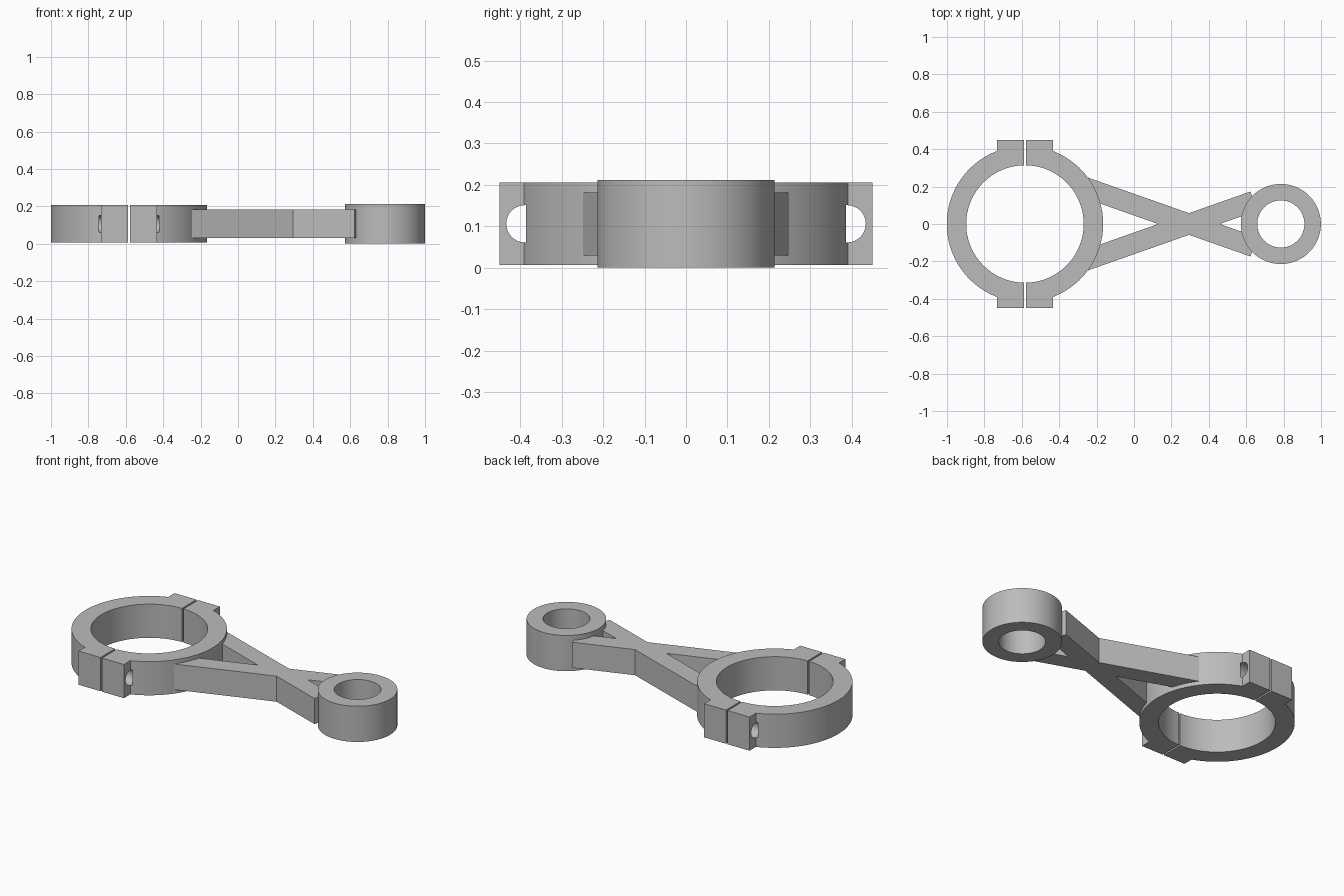
import bpy, bmesh, math
from mathutils import Matrix, Vector

if "Cube" in bpy.data.objects:
    bpy.data.objects.remove(bpy.data.objects["Cube"], do_unlink=True)

MID_Z = 0.106
BIG_X, SMALL_X, WAIST_X = -0.583, 0.785, 0.294

metal = bpy.data.materials.new("grey metal")
metal.use_nodes = True
metal.diffuse_color = (0.5, 0.5, 0.5, 1)
metal.node_tree.nodes["Principled BSDF"].inputs["Base Color"].default_value = (0.5, 0.5, 0.5, 1)


def add_object(name, bm):
    bmesh.ops.recalc_face_normals(bm, faces=bm.faces)
    mesh = bpy.data.meshes.new(name)
    bm.to_mesh(mesh)
    bm.free()
    mesh.materials.append(metal)
    obj = bpy.data.objects.new(name, mesh)
    bpy.context.collection.objects.link(obj)
    return obj


def activate(obj):
    bpy.ops.object.select_all(action='DESELECT')
    obj.select_set(True)
    bpy.context.view_layer.objects.active = obj


def smooth(obj):
    activate(obj)
    bpy.ops.object.shade_smooth_by_angle(angle=math.radians(30))


def plate(name, outline, height):
    """Extrude a flat outline, centred on the middle height."""
    bm = bmesh.new()
    face = bm.faces.new([bm.verts.new((x, y, MID_Z - height / 2)) for x, y in outline])
    top = bmesh.ops.extrude_face_region(bm, geom=[face])["geom"]
    verts = [g for g in top if isinstance(g, bmesh.types.BMVert)]
    bmesh.ops.translate(bm, verts=verts, vec=(0, 0, height))
    return add_object(name, bm)


def arc(radius, edge_x, steps=48):
    """Arc from the back to the front, starting and ending at x = edge_x."""
    end = math.acos(edge_x / radius)
    return [(radius * math.cos(a), radius * math.sin(a))
            for a in (end - 2 * end * i / steps for i in range(steps + 1))]


# Split clamp: two half rings with bolt lugs
GAP, LUG_X, LUG_Y = 0.005, 0.149, 0.45
half = [(GAP, LUG_Y), (LUG_X, LUG_Y)] + arc(0.418, LUG_X)
half += [(LUG_X, -LUG_Y), (GAP, -LUG_Y)] + arc(0.314, GAP)[::-1]

# Bolt hole cutter, one bore through each pair of lugs
bm = bmesh.new()
for side in (-1, 1):
    place = Matrix.Translation((BIG_X, side * 0.389, MID_Z)) @ Matrix.Rotation(math.pi / 2, 4, 'Y')
    bmesh.ops.create_cone(bm, cap_ends=True, segments=32, radius1=0.045,
                          radius2=0.045, depth=0.32, matrix=place)
cutter = add_object("bolt_hole_cutter", bm)
cutter.hide_render = True

for name, side in (("bearing_cap", -1), ("big_end_half", 1)):
    obj = plate(name, [(BIG_X + side * x, y) for x, y in half], 0.2)
    cut = obj.modifiers.new("bolt holes", 'BOOLEAN')
    cut.operation = 'DIFFERENCE'
    cut.solver = 'EXACT'
    cut.object = cutter
    activate(obj)
    bpy.ops.object.modifier_apply(modifier=cut.name)
    smooth(obj)
bpy.data.objects.remove(cutter, do_unlink=True)

# Small end bushing: a rectangle spun around its axis
bm = bmesh.new()
loop = [bm.verts.new((r, 0, z)) for r, z in ((0.126, 0), (0.214, 0), (0.214, 0.212), (0.126, 0.212))]
edges = [bm.edges.new((loop[i], loop[(i + 1) % 4])) for i in range(4)]
bmesh.ops.spin(bm, geom=loop + edges, cent=(0, 0, 0), axis=(0, 0, 1),
               angle=math.tau, steps=96, use_merge=True)
bmesh.ops.remove_doubles(bm, verts=bm.verts, dist=0.0001)
bmesh.ops.translate(bm, verts=bm.verts, vec=(SMALL_X, 0, 0))
smooth(add_object("small_end", bm))

# Crossed arms joining both ends: one outline mirrored front to back
SLOPE, HALF_W, ARM_W = 0.352, 0.058, 0.109
angle = math.atan(SLOPE)


def arm_end(side, x):
    """Outer and inner corner of a square-cut arm tip."""
    outer = Vector((x, HALF_W + SLOPE * abs(x - WAIST_X)))
    inner = outer + ARM_W * Vector((side * math.sin(angle), -math.cos(angle)))
    return [tuple(outer), tuple(inner)]


notch = HALF_W / SLOPE
left_tip, right_tip = arm_end(-1, -0.262), arm_end(1, 0.623)
back = left_tip[::-1] + [(WAIST_X, HALF_W)] + right_tip
front = [(x, -y) for x, y in reversed(back)]
plate("crossed_arms", back + [(WAIST_X + notch, 0)] + front + [(WAIST_X - notch, 0)], 0.152)
